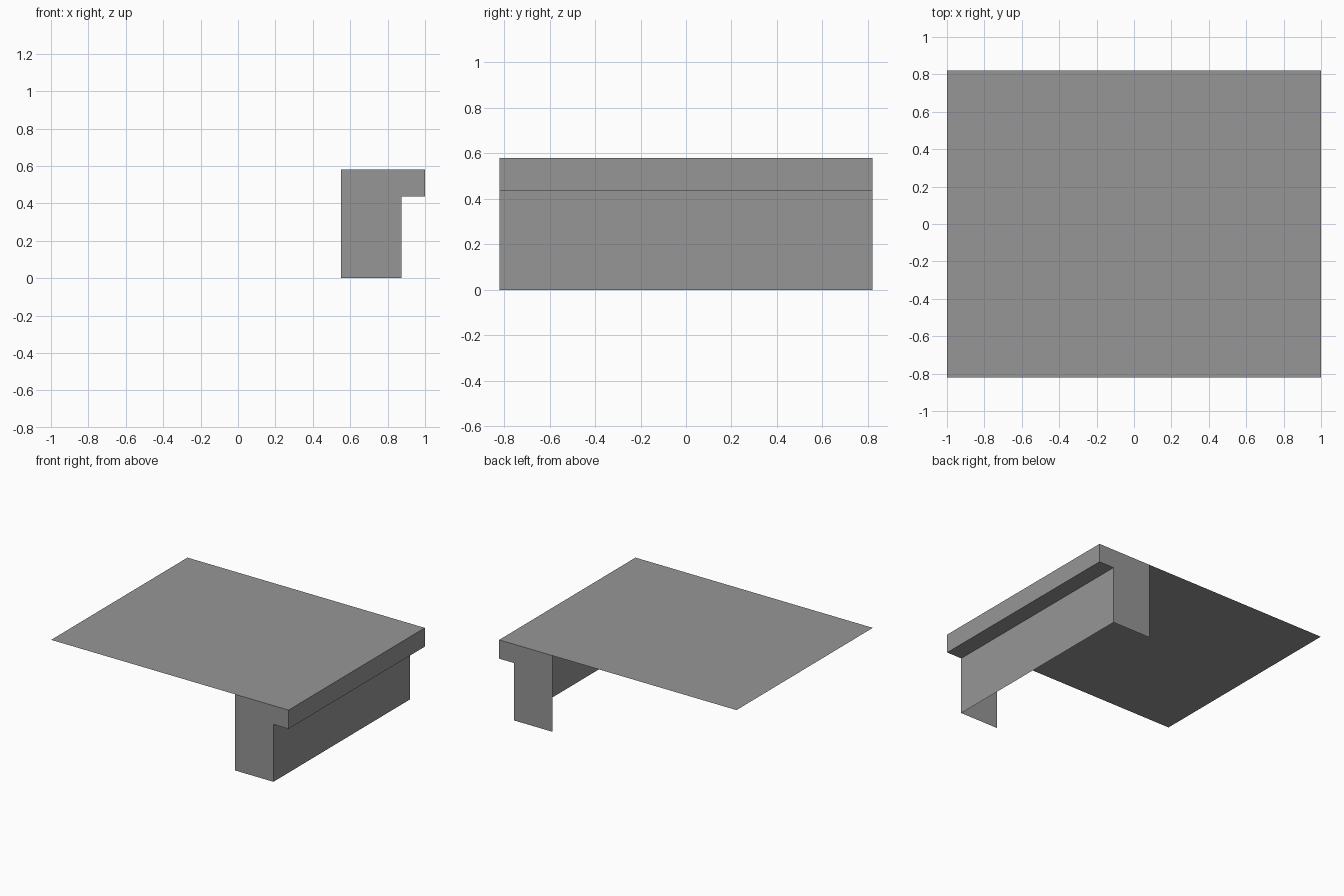
import bpy

# Remove the default cube
cube = bpy.data.objects.get("Cube")
if cube:
    bpy.data.objects.remove(cube, do_unlink=True)

DEPTH = 0.82                      # half depth along y
LEFT, INNER, WALL, EDGE = -1.0, 0.55, 0.873, 1.0
LIP, TOP = 0.437, 0.58

grey = bpy.data.materials.new("plain grey")
grey.use_nodes = True
colour = (0.305, 0.305, 0.305, 1)
grey.diffuse_color = colour
grey.node_tree.nodes["Principled BSDF"].inputs["Base Color"].default_value = colour


def sheet(name, verts, faces):
    mesh = bpy.data.meshes.new(name)
    mesh.from_pydata(verts, [], faces)
    mesh.materials.append(grey)
    obj = bpy.data.objects.new(name, mesh)
    bpy.context.collection.objects.link(obj)
    return obj


def strip(name, profile):
    """Sweep an open x-z profile from front to back as thin sheets."""
    n = len(profile)
    verts = [(x, y, z) for y in (-DEPTH, DEPTH) for x, z in profile]
    return sheet(name, verts, [(i, i + 1, n + i + 1, n + i) for i in range(n - 1)])


def end_panel(name, y):
    """Flat end cap following the wall and the overhanging lip."""
    outline = [(INNER, 0), (WALL, 0), (WALL, LIP), (EDGE, LIP), (EDGE, TOP), (INNER, TOP)]
    order = list(range(len(outline)))
    if y > 0:
        order.reverse()
    return sheet(name, [(x, y, z) for x, z in outline], [order])


# Wide flat top sheet
strip("top_slab", [(LEFT, TOP), (EDGE, TOP)])

# Side wall, soffit and fascia, open on the inside and underneath
strip("side_wall", [(WALL, 0), (WALL, LIP)])
strip("lip_soffit", [(WALL, LIP), (EDGE, LIP)])
strip("lip_fascia", [(EDGE, LIP), (EDGE, TOP)])

# End caps
end_panel("front_end_panel", -DEPTH)
end_panel("back_end_panel", DEPTH)
